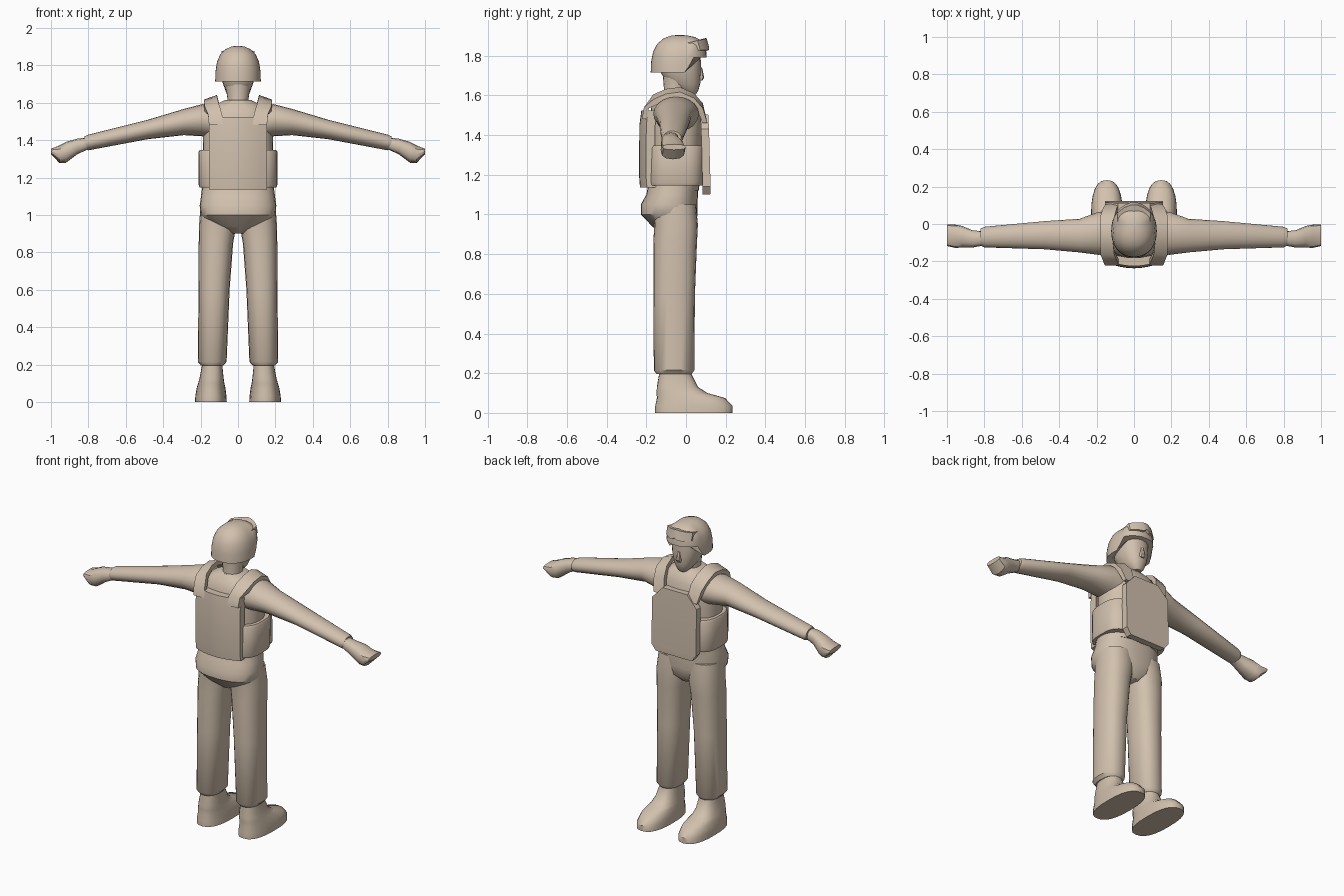
import bpy, bmesh, math
from mathutils import Vector

TAN = bpy.data.materials.new("tan")
TAN.diffuse_color = (0.64, 0.53, 0.42, 1)


def finish(name, bm, angle=40):
    bmesh.ops.recalc_face_normals(bm, faces=bm.faces)
    me = bpy.data.meshes.new(name)
    bm.to_mesh(me)
    bm.free()
    me.materials.append(TAN)
    ob = bpy.data.objects.new(name, me)
    bpy.context.collection.objects.link(ob)
    bpy.ops.object.select_all(action='DESELECT')
    ob.select_set(True)
    bpy.context.view_layer.objects.active = ob
    bpy.ops.object.shade_smooth_by_angle(angle=math.radians(angle))
    return ob


def loft(name, rings, axis='z', n=20, p=2.0, side=1, warp=None, angle=40):
    """Rings: (position on axis, centre a, centre b, radius a, radius b)."""
    bm = bmesh.new()
    loops = []
    for t, ca, cb, ra, rb in rings:
        loop = []
        for i in range(n):
            u = 2 * math.pi * i / n
            c, s = math.cos(u), math.sin(u)
            a = ca + ra * math.copysign(abs(c) ** (2 / p), c)
            b = cb + rb * math.copysign(abs(s) ** (2 / p), s)
            v = Vector((a, b, t)) if axis == 'z' else Vector((t, a, b))
            v.x *= side
            loop.append(bm.verts.new(warp(v) if warp else v))
        loops.append(loop)
    for l0, l1 in zip(loops, loops[1:]):
        for i in range(n):
            j = (i + 1) % n
            bm.faces.new((l0[i], l0[j], l1[j], l1[i]))
    bm.faces.new(loops[0])
    bm.faces.new(loops[-1])
    return finish(name, bm, angle)


def slab(name, rows, offset):
    """Sheet through rows of points, thickened by an offset vector per row."""
    bm = bmesh.new()
    top = [[bm.verts.new(p) for p in r] for r in rows]
    low = [[bm.verts.new(Vector(p) + Vector(o)) for p in r] for r, o in zip(rows, offset)]
    for sheet in (top, low):
        for r0, r1 in zip(sheet, sheet[1:]):
            for k in range(len(r0) - 1):
                bm.faces.new((r0[k], r0[k + 1], r1[k + 1], r1[k]))
    m = len(rows[0]) - 1
    for i in range(len(rows) - 1):
        for k in (0, m):
            bm.faces.new((top[i][k], top[i + 1][k], low[i + 1][k], low[i][k]))
    for i in (0, -1):
        for k in range(m):
            bm.faces.new((top[i][k], top[i][k + 1], low[i][k + 1], low[i][k]))
    return finish(name, bm, 35)


# trousers seat and torso
loft("seat_of_trousers", [(.90, 0, -.055, .04, .07), (.94, 0, -.06, .15, .11),
     (1.0, 0, -.085, .2, .143), (1.05, 0, -.085, .205, .143),
     (1.1, 0, -.07, .198, .13), (1.16, 0, -.063, .19, .125)], p=2.4, n=28)
loft("torso", [(1.12, 0, -.055, .185, .12), (1.3, 0, -.05, .19, .13),
     (1.45, 0, -.05, .185, .135), (1.54, 0, -.05, .17, .125),
     (1.585, 0, -.05, .13, .1), (1.615, 0, -.05, .07, .07)], p=2.4, n=28)

# limbs
for s, side in ((-1, "left"), (1, "right")):
    loft(side + "_trouser_leg", [(.195, .138, -.06, .06, .088), (.215, .138, -.06, .077, .102),
         (.6, .128, -.06, .083, .105), (.85, .118, -.055, .092, .11),
         (.95, .108, -.05, .1, .11), (1.05, .1, -.06, .1, .11)], p=2.3, side=s)
    loft(side + "_boot", [(0, .145, .04, .085, .195), (.035, .145, .04, .083, .195),
         (.075, .144, .025, .077, .172), (.1, .143, -.02, .07, .128),
         (.13, .141, -.043, .064, .104), (.2, .138, -.055, .054, .08),
         (.25, .138, -.055, .054, .08)], p=2.5, n=24, side=s)
    loft(side + "_sleeve", [(.08, -.05, 1.49, .1, .09), (.19, -.05, 1.507, .115, .086),
         (.29, -.062, 1.497, .09, .07), (.48, -.06, 1.458, .075, .052),
         (.8, -.07, 1.388, .055, .042), (.82, -.07, 1.386, .046, .035)], axis='x', side=s)
    loft(side + "_hand", [(.78, -.075, 1.39, .036, .028), (.86, -.08, 1.366, .045, .042),
         (.92, -.068, 1.335, .058, .056), (.955, -.066, 1.325, .062, .047),
         (1.0, -.06, 1.34, .058, .014)], axis='x', n=12, p=2.5, side=s)

# neck and head
loft("neck", [(1.55, 0, -.055, .062, .07), (1.62, 0, -.05, .056, .06),
     (1.74, 0, -.05, .075, .07)])
loft("head", [(1.605, 0, .02, .025, .03), (1.625, 0, .012, .045, .05),
     (1.66, 0, -.01, .065, .082), (1.71, 0, -.025, .083, .1),
     (1.77, 0, -.03, .09, .105), (1.84, 0, -.03, .085, .1)], p=2.3)
loft("nose", [(1.675, 0, .068, .016, .014), (1.69, 0, .072, .018, .02),
     (1.74, 0, .066, .01, .015)], n=8)


# helmet, with its lower edge raised over the face
def face_opening(v):
    k = min(1, max(0, (v.y - .0) / .035))
    edge = 1.715 + .075 * k
    v.z = edge + (v.z - 1.715) / .19 * (1.905 - edge)
    return v


loft("helmet", [(1.715, 0, -.037, .122, .141), (1.77, 0, -.037, .12, .139),
     (1.82, 0, -.036, .112, .13), (1.86, 0, -.035, .094, .11),
     (1.888, 0, -.034, .064, .078), (1.901, 0, -.033, .034, .042),
     (1.905, 0, -.033, .008, .01)], n=36, p=2.2, warp=face_opening, angle=50)

# goggles resting on the helmet brow, notched over the nose
xs = [-.088, -.075, -.05, -.02, 0, .02, .05, .075, .088]
curve = [.062 + .045 * (1 - (x / .088) ** 2) for x in xs]
upper = [(x, y - .004, 1.89 - .15 * abs(x)) for x, y in zip(xs, curve)]
lower = [(x, y + .01, 1.828 + (.014 if abs(x) < .01 else 0)) for x, y in zip(xs, curve)]
slab("goggles", [upper, lower], [(0, -.05, -.012)] * 2)

# vest: waist band, curved back panel, flat front panel
loft("waist_band", [(1.147, 0, -.05, .205, .145), (1.16, 0, -.05, .21, .148),
     (1.335, 0, -.045, .212, .146), (1.347, 0, -.045, .205, .14)], n=32, p=3.2)
cols = [-.155 + .31 * i / 8 for i in range(9)]
back = [[(x, y + .035 * (x / .155) ** 2, z) for x in cols]
        for z, y in ((1.137, -.232), (1.2, -.237), (1.45, -.235), (1.525, -.225))]
slab("back_panel", back, [(0, .045, 0)] * 4)
front = [[(-w, y, z), (w, y, z)] for w, y, z in
         ((.085, .112, 1.505), (.155, .116, 1.43), (.155, .124, 1.14), (.125, .122, 1.1))]
slab("front_panel", front, [(0, -.04, 0)] * 4)

# shoulder straps: inner x, outer x, y, z and the direction of thickness
path = [(.078, .155, -.222, 1.48, .025, 0), (.085, .16, -.212, 1.54, .025, -.005),
        (.105, .178, -.165, 1.605, .02, -.025), (.112, .182, -.1, 1.633, .005, -.03),
        (.112, .182, -.03, 1.642, -.005, -.03), (.105, .18, .04, 1.612, -.015, -.025),
        (.092, .166, .085, 1.56, -.025, -.015), (.08, .15, .108, 1.46, -.025, 0)]
for s, side in ((-1, "left"), (1, "right")):
    rows = [[(s * a, y, z), (s * b, y, z - .025 * (abs(y + .05) < .14))]
            for a, b, y, z, _, _ in path]
    slab(side + "_shoulder_strap", rows, [(0, q[4], q[5]) for q in path])
